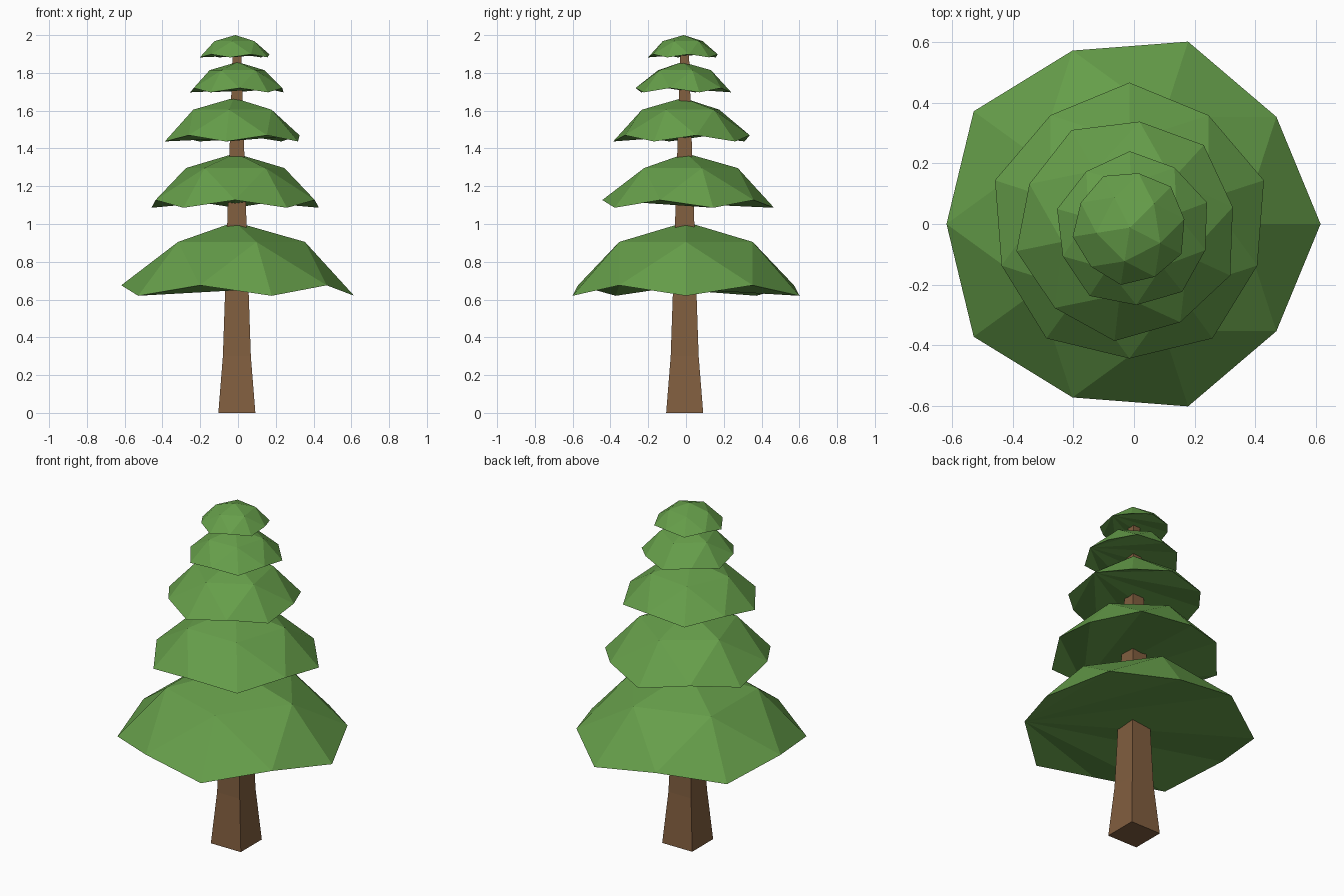
import bpy, bmesh, math
from mathutils import Matrix

if "Cube" in bpy.data.objects:
    bpy.data.objects.remove(bpy.data.objects["Cube"])


def material(name, color):
    m = bpy.data.materials.new(name)
    m.diffuse_color = (*color, 1)
    m.use_nodes = True
    m.node_tree.nodes["Principled BSDF"].inputs["Base Color"].default_value = m.diffuse_color
    return m


GREEN = material("foliage", (0.132, 0.342, 0.068))
BROWN = material("bark", (0.22, 0.112, 0.05))


def finish(bm, name, mat):
    bmesh.ops.recalc_face_normals(bm, faces=bm.faces[:])
    me = bpy.data.meshes.new(name)
    bm.to_mesh(me)
    bm.free()
    me.materials.append(mat)
    ob = bpy.data.objects.new(name, me)
    bpy.context.collection.objects.link(ob)


# Foliage tier: top cap of a low-poly sphere, closed underneath
def tier(name, x, y, rim_z, radius, turn):
    bm = bmesh.new()
    bmesh.ops.create_icosphere(bm, subdivisions=2, radius=1)
    bmesh.ops.delete(bm, geom=[v for v in bm.verts if v.co.z < 0.4], context='VERTS')
    # underside: triangles fanned from one raised rim corner (at -36 degrees)
    rim = sorted((v for v in bm.verts if v.is_boundary),
                 key=lambda v: (math.degrees(math.atan2(v.co.y, v.co.x)) + 46) % 360)
    for a, b in zip(rim[1:], rim[2:]):
        bm.faces.new((rim[0], b, a))
    k = radius / 0.8944
    bm.transform(Matrix.Translation((x, y, rim_z - 0.4472 * k))
                 @ Matrix.Rotation(math.radians(turn), 4, 'Z') @ Matrix.Scale(k, 4))
    finish(bm, name, GREEN)


# Trunk: square section, flared at the base
bm = bmesh.new()
profile = [(0, .098), (.3, .074), (.65, .062), (1.1, .048), (1.45, .037), (1.93, .022)]
corners = [(-1, -1), (1, -1), (1, 1), (-1, 1)]
rings = [[bm.verts.new((-.006 + sx * w, -.007 + sy * w, z)) for sx, sy in corners]
         for z, w in profile]
for a, b in zip(rings, rings[1:]):
    for i in range(4):
        j = (i + 1) % 4
        bm.faces.new((a[i], a[j], b[j], b[i]))
bm.faces.new(rings[0])
bm.faces.new(rings[-1])
finish(bm, "trunk", BROWN)

# Five tiers from bottom to top: x, y, rim height, rim radius, turn
tiers = [(-.017, 0, .62, .632, 0), (-.015, 0, 1.086, .466, 306),
         (-.022, -.015, 1.437, .373, 47.5), (-.003, -.02, 1.697, .26, 20.5),
         (-.0135, -.012, 1.882, .191, 45)]
for n, t in enumerate(tiers, 1):
    tier(f"foliage_tier_{n}", *t)
